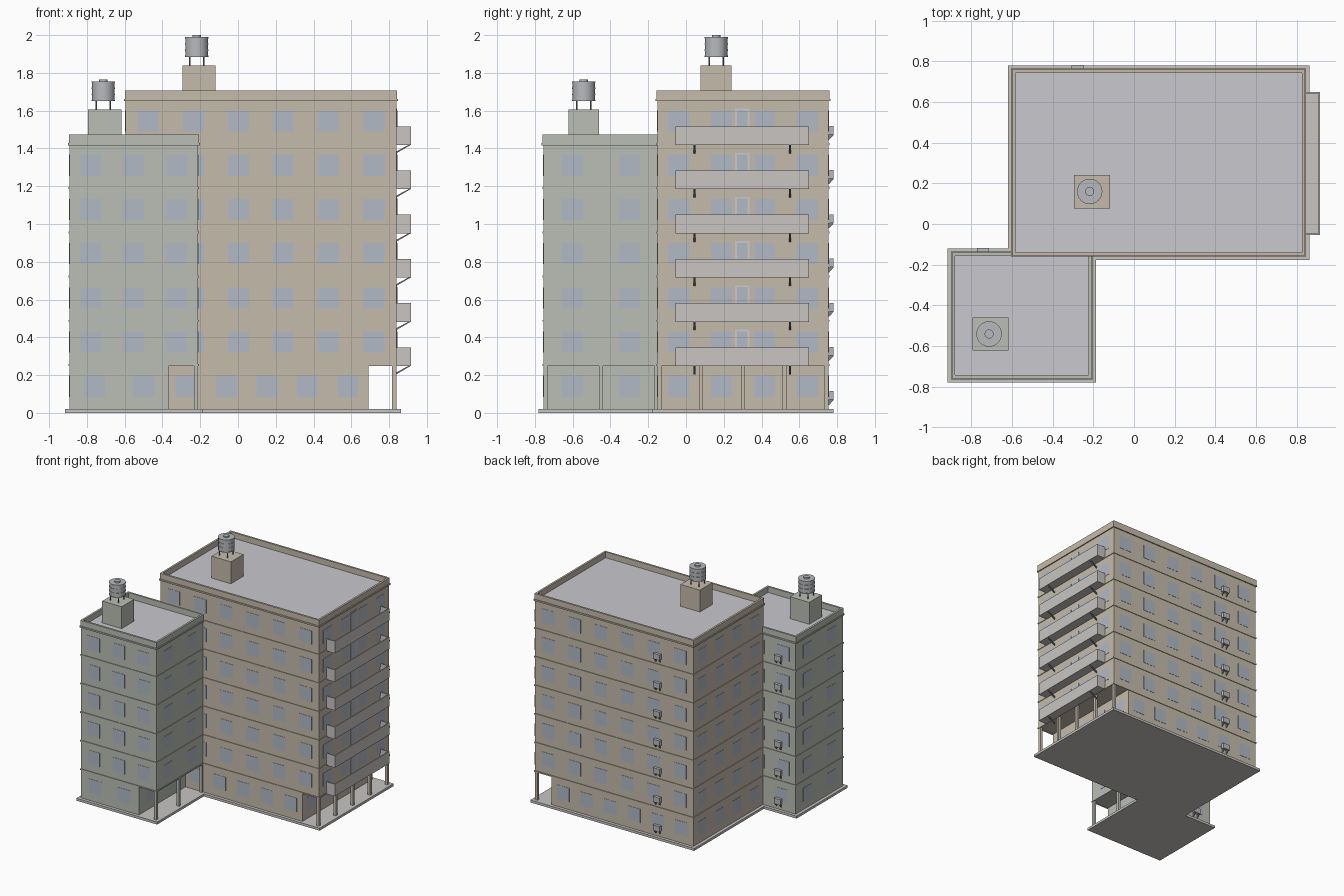
import bpy, bmesh, math
from mathutils import Matrix, Vector

if "Cube" in bpy.data.objects:
    bpy.data.objects.remove(bpy.data.objects["Cube"])

FH, BASE = 0.234, 0.02      # storey height, slab thickness


def mat(name, r, g, b):
    m = bpy.data.materials.new(name)
    m.diffuse_color = (r, g, b, 1)
    m.use_nodes = True
    m.node_tree.nodes["Principled BSDF"].inputs["Base Color"].default_value = m.diffuse_color
    return m


TAN = mat("tan_wall", 0.56, 0.50, 0.41)
SAGE = mat("sage_wall", 0.50, 0.52, 0.46)
GLASS = mat("glass", 0.44, 0.49, 0.56)
ROOF = mat("roof_grey", 0.58, 0.58, 0.62)
STONE = mat("stone", 0.58, 0.56, 0.54)
METAL = mat("metal", 0.48, 0.49, 0.51)
DARK = mat("dark_metal", 0.22, 0.22, 0.22)
WHITE = mat("frame_white", 0.66, 0.66, 0.64)


def finish(name, bm, material):
    bmesh.ops.recalc_face_normals(bm, faces=bm.faces)
    me = bpy.data.meshes.new(name)
    bm.to_mesh(me)
    bm.free()
    me.materials.append(material)
    ob = bpy.data.objects.new(name, me)
    bpy.context.collection.objects.link(ob)
    return ob


def boxes(name, items, material):
    """One object from many (x0, x1, y0, y1, z0, z1) boxes."""
    bm = bmesh.new()
    for x0, x1, y0, y1, z0, z1 in items:
        c = Matrix.Translation(((x0 + x1) / 2, (y0 + y1) / 2, (z0 + z1) / 2))
        s = Matrix.Diagonal((abs(x1 - x0), abs(y1 - y0), abs(z1 - z0), 1))
        bmesh.ops.create_cube(bm, size=1, matrix=c @ s)
    return finish(name, bm, material)


def prisms(name, items, material):
    """Extruded profiles: (points, extrusion vector)."""
    bm = bmesh.new()
    for pts, vec in items:
        f = bm.faces.new([bm.verts.new(p) for p in pts])
        r = bmesh.ops.extrude_face_region(bm, geom=[f], use_keep_orig=True)
        vs = [v for v in r["geom"] if isinstance(v, bmesh.types.BMVert)]
        bmesh.ops.translate(bm, verts=vs, vec=Vector(vec))
    return finish(name, bm, material)


def cylinders(name, items, material, sides=24):
    """One object from many (x, y, radius, z0, z1) cylinders."""
    bm = bmesh.new()
    for x, y, r, z0, z1 in items:
        bmesh.ops.create_cone(bm, cap_ends=True, segments=sides, radius1=r, radius2=r,
                              depth=z1 - z0, matrix=Matrix.Translation((x, y, (z0 + z1) / 2)))
    ob = finish(name, bm, material)
    bpy.context.view_layer.objects.active = ob
    ob.select_set(True)
    bpy.ops.object.shade_smooth_by_angle(angle=math.radians(40))
    ob.select_set(False)
    return ob


def cells(a, b, n):
    return [a + (b - a) * (i + 0.5) / n for i in range(n)]


def ring(x0, x1, y0, y1, z0, z1, t):
    return [(x0, x1, y0, y0 + t, z0, z1), (x0, x1, y1 - t, y1, z0, z1),
            (x0, x0 + t, y0 + t, y1 - t, z0, z1), (x1 - t, x1, y0 + t, y1 - t, z0, z1)]


def block(tag, x0, x1, y0, y1, floors, arcade, nx, nx_ground, ny, ncol, wall, house, tank, ac_x):
    top = BASE + FH * floors
    first = BASE + FH
    xa = x1 - arcade
    # walls: recessed ground floor plus upper storeys
    boxes(tag + "_ground_floor", [(x0, xa, y0, y1, BASE, first)], wall)
    boxes(tag + "_upper_floors", [(x0, x1, y0, y1, first, top)], wall)
    boxes(tag + "_base_slab", [(x0 - .025, x1 + .025, y0 - .025, y1 + .025, 0, BASE)], STONE)
    # storey bands, cornice and parapet
    bands = []
    for i in range(1, floors):
        z = BASE + FH * i
        bands += ring(x0 - .005, x1 + .005, y0 - .005, y1 + .005, z - .005, z + .005, .006)
    boxes(tag + "_floor_bands", bands, wall)
    boxes(tag + "_parapet",
          ring(x0 - .004, x1 + .004, y0 - .004, y1 + .004, top - .005, top + .05, .016)
          + ring(x0 - .009, x1 + .009, y0 - .009, y1 + .009, top - .008, top + .004, .01), wall)
    boxes(tag + "_roof", [(x0, x1, y0, y1, top, top + .003)], ROOF)
    # arcade columns
    c = .011
    boxes(tag + "_columns", [(x1 - 2 * c, x1, y - c, y + c, BASE, first)
          for y in [y0 + c + (y1 - y0 - 2 * c) * i / (ncol - 1) for i in range(ncol)]], wall)
    # windows
    w, d, win = .056, .002, []
    for i in range(floors):
        z = BASE + FH * i + .065
        xe, n = (xa, nx_ground) if i == 0 else (x1, nx)
        for x in cells(x0, xe, n):
            for y in (y0, y1):
                win.append((x - w, x + w, y - d, y + d, z, z + .112))
        for y in cells(y0, y1, ny):
            for x in (x0, xe):
                win.append((x - d, x + d, y - w, y + w, z, z + .112))
    boxes(tag + "_windows", win, GLASS)
    # air conditioners with wedge brackets on the back
    acs, brs = [], []
    for i in range(floors):
        z = BASE + FH * i + .05
        acs.append((ac_x - .03, ac_x + .03, y1 + .004, y1 + .027, z, z + .045))
        for x in (ac_x - .022, ac_x + .018):
            brs.append(([(x, y1, z), (x, y1 + .025, z), (x, y1 + .025, z - .004),
                         (x, y1 + .003, z - .028), (x, y1, z - .028)], (.004, 0, 0)))
    boxes(tag + "_air_conditioners", acs, METAL)
    prisms(tag + "_air_conditioner_brackets", brs, DARK)
    # roof hut and water tank
    hx0, hx1, hy0, hy1 = house
    hz = top + .182
    boxes(tag + "_roof_hut", [(hx0, hx1, hy0, hy1, top, hz)], wall)
    tx, ty = tank
    k = .04 / math.sqrt(2) + .008
    cylinders(tag + "_tank_legs", [(tx + sx * k, ty + sy * k, .004, hz, hz + .05)
              for sx in (-1, 1) for sy in (-1, 1)], DARK, 8)
    cylinders(tag + "_water_tank", [(tx, ty, .06, hz + .045, hz + .149),
              (tx, ty, .022, hz + .149, hz + .16)], METAL)
    cylinders(tag + "_tank_hoops", [(tx, ty, .0625, hz + z, hz + z + .006)
              for z in (.045, .077, .11, .143)], METAL)


block("tall_block", -.595, .838, -.152, .755, 7, .148, 6, 6, 4, 5, TAN,
      (-.294, -.118, .077, .24), (-.218, .16), -.278)
block("low_block", -.892, -.211, -.755, -.145, 6, .158, 3, 2, 2, 3, SAGE,
      (-.794, -.618, -.622, -.46), (-.713, -.541), -.742)

# balconies, struts and balcony doors on the right side
rails, struts, frames, doors = [], [], [], []
bx0, bx1, by0, by1, t = .838, .915, -.055, .65, .008
for i in range(1, 7):
    z = BASE + FH * i
    rails += [(bx0, bx1, by0, by1, z - .006, z + .006),
              (bx1 - t, bx1, by0, by1, z + .006, z + .093),
              (bx0, bx1 - t, by0, by0 + t, z + .006, z + .093),
              (bx0, bx1 - t, by1 - t, by1, z + .006, z + .093)]
    for y in (.04, .545):
        struts.append(([(bx0, y, z - .05), (bx1 - .002, y, z - .006),
                        (bx1 - .014, y, z - .006), (bx0, y, z - .04)], (0, .01, 0)))
    frames.append((bx0 - .002, bx0 + .004, .26, .335, z + .006, z + .187))
    doors.append((bx0, bx0 + .006, .269, .326, z + .012, z + .178))
boxes("balconies", rails, STONE)
prisms("balcony_struts", struts, DARK)
boxes("balcony_door_frames", frames, WHITE)
boxes("balcony_doors", doors, GLASS)
